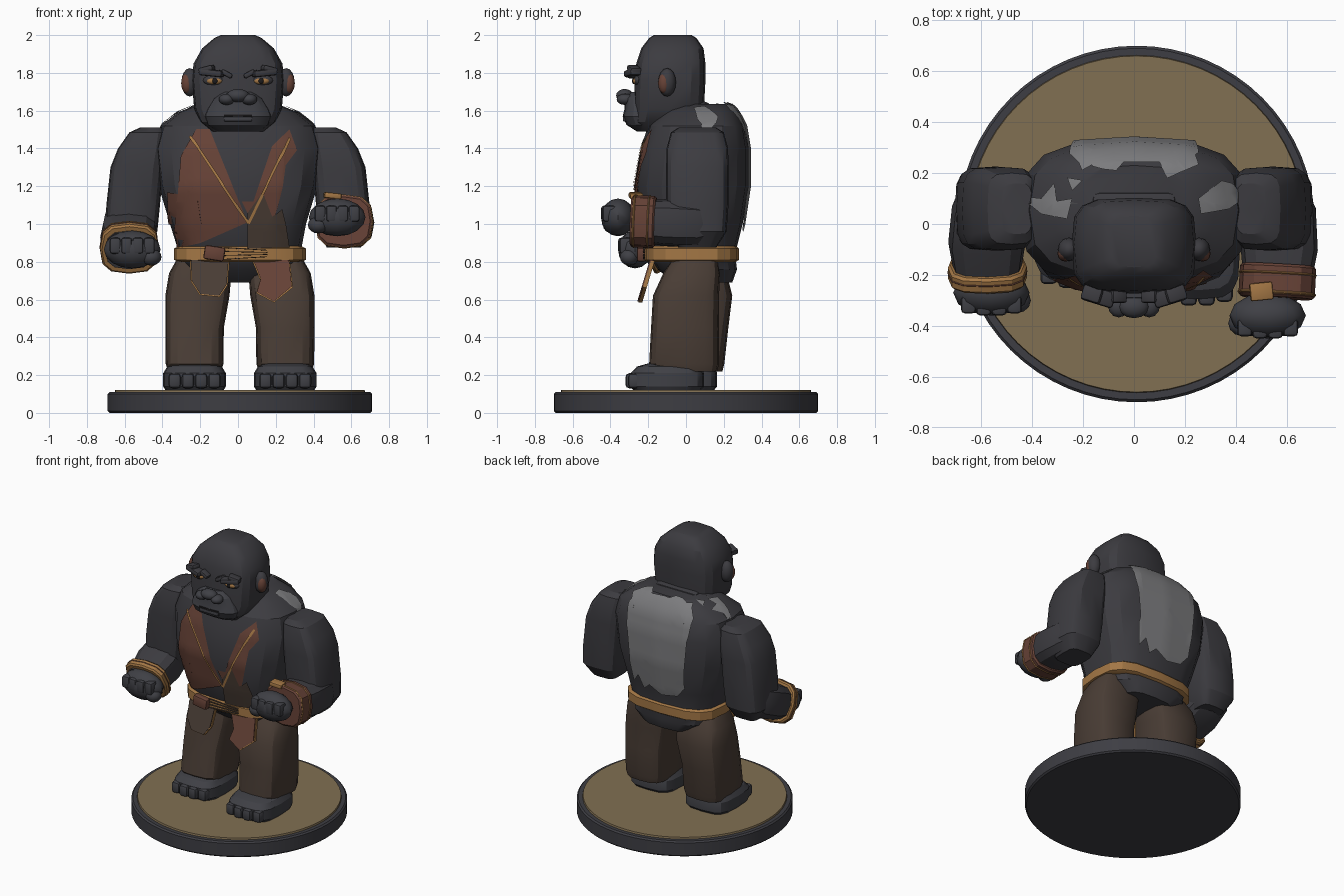
import bpy, bmesh, math
from mathutils import Vector, Matrix, Euler
from mathutils.bvhtree import BVHTree

cube = bpy.data.objects.get("Cube")
if cube:
    bpy.data.objects.remove(cube)


def material(name, r, g, b):
    m = bpy.data.materials.new(name)
    m.use_nodes = True
    m.diffuse_color = (r, g, b, 1)
    node = m.node_tree.nodes["Principled BSDF"]
    node.inputs["Base Color"].default_value = (r, g, b, 1)
    node.inputs["Roughness"].default_value = 0.8
    return m


FUR = material("dark fur", .045, .044, .051)
SKIN = material("slate skin", .05, .051, .06)
SILVER = material("silver fur", .2, .2, .208)
CLOTH = material("brown cloth", .068, .047, .036)
LEATHER = material("red leather", .135, .055, .038)
BRASS = material("ochre trim", .37, .185, .06)
SAND = material("sand", .22, .16, .085)
RIM = material("base rim", .047, .047, .056)
BLACK = material("black", .012, .011, .012)


def finish(name, bm, mat, angle=28):
    me = bpy.data.meshes.new(name)
    bm.to_mesh(me)
    bm.free()
    me.materials.append(mat)
    ob = bpy.data.objects.new(name, me)
    bpy.context.collection.objects.link(ob)
    me.shade_smooth()
    me.set_sharp_from_angle(angle=math.radians(angle))
    return ob


def loft(name, rings, mat, n=16, p=.5, xf=None):
    """Skin stacked rounded-box rings given as (x, y, z, half width, half depth)."""
    bm = bmesh.new()
    power = lambda v: math.copysign(abs(v) ** p, v) if abs(v) > 1e-6 else 0
    loops = []
    for x, y, z, rx, ry in rings:
        angles = [2 * math.pi * k / n for k in range(n)]
        loops.append([bm.verts.new((x + rx * power(math.cos(a)),
                                    y + ry * power(math.sin(a)), z)) for a in angles])
    for lo, hi in zip(loops, loops[1:]):
        for k in range(n):
            j = (k + 1) % n
            bm.faces.new((lo[k], lo[j], hi[j], hi[k]))
    bm.faces.new(loops[0][::-1])
    bm.faces.new(loops[-1])
    if xf:
        bm.transform(xf)
    return finish(name, bm, mat)


def box(name, loc, size, mat, rot=(0, 0, 0), bevel=.25):
    bm = bmesh.new()
    bmesh.ops.create_cube(bm, size=1)
    bm.transform(Matrix.Diagonal((*size, 1)))
    bmesh.ops.bevel(bm, geom=bm.edges[:], offset=min(size) * bevel, segments=2,
                    profile=.5, affect='EDGES')
    bm.transform(Matrix.Translation(loc) @ Euler(rot).to_matrix().to_4x4())
    return finish(name, bm, mat)


def ball(name, loc, radii, mat):
    bm = bmesh.new()
    bmesh.ops.create_uvsphere(bm, u_segments=12, v_segments=8, radius=1)
    bm.transform(Matrix.Translation(loc) @ Matrix.Diagonal((*radii, 1)))
    return finish(name, bm, mat, 45)


def flap(name, outline, y, mat):
    """Thin hanging plate that leans forward toward its lower edge."""
    bm = bmesh.new()
    f = bm.faces.new([bm.verts.new((x, y + (z - .7) * .3, z)) for x, z in outline])
    out = bmesh.ops.extrude_face_region(bm, geom=[f])
    for v in out["geom"]:
        if isinstance(v, bmesh.types.BMVert):
            v.co.y += .02
    bmesh.ops.recalc_face_normals(bm, faces=bm.faces[:])
    return finish(name, bm, mat)


# Round base
loft("base_rim", [(.01, 0, 0, .69, .69), (.01, 0, .01, .7, .7), (.01, 0, .1, .7, .7),
                  (.01, 0, .11, .69, .69)], RIM, 64, 1)
loft("base_sand", [(.01, 0, .1, .665, .665), (.01, 0, .122, .66, .66)], SAND, 64, 1)

# Torso
torso = loft("torso", [(.02, .09, .69, .2, .155), (.01, .06, .76, .29, .21),
                       (.01, .03, .84, .32, .23), (0, .03, 1, .36, .27),
                       (0, .03, 1.2, .42, .3), (0, .045, 1.4, .445, .285),
                       (0, .055, 1.52, .41, .255), (0, .075, 1.59, .32, .2),
                       (0, .08, 1.635, .21, .15)], FUR, 16, .66)
surface = BVHTree.FromPolygons([v.co for v in torso.data.vertices],
                               [f.vertices[:] for f in torso.data.polygons])


def patch(name, outline, side, mat, lift=.007):
    """Drape a flat outline on the torso from the front, back or top."""
    place, ray = {"front": (lambda u, v: (u, -1, v), (0, 1, 0)),
                  "back": (lambda u, v: (u, 1, v), (0, -1, 0)),
                  "top": (lambda u, v: (u, v, 3), (0, 0, -1))}[side]
    ray = Vector(ray)
    bm = bmesh.new()
    bm.faces.new([bm.verts.new(place(u, v)) for u, v in outline])
    bmesh.ops.triangulate(bm, faces=bm.faces[:])
    for axis in ((1, 0, 0), (0, 1, 0) if side == "top" else (0, 0, 1)):
        for k in range(-12, 50):
            bmesh.ops.bisect_plane(bm, geom=bm.verts[:] + bm.edges[:] + bm.faces[:],
                                   plane_co=Vector(axis) * k * .04, plane_no=axis)
    for v in bm.verts:
        hit, normal, _, _ = surface.ray_cast(v.co, ray)
        if hit is None:
            hit, normal, _, _ = surface.find_nearest(v.co)
        v.co = hit + normal * lift
    bm.normal_update()
    for f in bm.faces:
        if f.normal.dot(ray) > 0:
            f.normal_flip()
    return finish(name, bm, mat)


def strip(name, a, b, width):
    a, b = Vector(a), Vector(b)
    w = (b - a).orthogonal().normalized() * width / 2
    patch(name, [a - w, b - w, b + w, a + w], "front", BRASS, .016)


# Silver back and shoulder patches
patch("silver_back", [(-.2, 1.62), (.2, 1.62), (.25, 1.54), (.2, 1.4), (.22, 1.15),
                      (.2, 1), (.16, 1.06), (.12, .97), (.05, 1.03), (-.02, .96),
                      (-.08, 1.04), (-.14, .98), (-.2, 1.05), (-.21, 1.35),
                      (-.25, 1.55)], "back", SILVER, .014)
patch("silver_crown", [(-.21, .3), (-.16, .22), (-.07, .21), (-.04, .235), (.1, .235),
                       (.13, .18), (.25, .23), (.22, .31)], "top", SILVER, .012)
patch("silver_right_shoulder", [(-.45, .11), (-.36, .1), (-.31, .16), (-.3, .09), (-.24, .1),
                                (-.26, .02), (-.36, .04)], "top", SILVER)
patch("silver_right_fleck", [(-.26, .18), (-.2, .17), (-.24, .13)], "top", SILVER)
patch("silver_left_shoulder", [(.25, .1), (.34, .17), (.38, .16), (.43, .1), (.37, .06),
                               (.26, .04)], "top", SILVER)

# Open vest
patch("vest_right", [(-.37, 1.17), (-.27, 1.15), (-.21, 1.22), (-.3, 1.36), (-.22, 1.5),
                     (-.15, 1.5), (-.17, 1.38), (-.09, 1.22), (.05, 1.01), (-.2, .9),
                     (-.34, .87), (-.365, 1.02)], "front", LEATHER)
patch("vest_left_strap", [(.18, 1.41), (.27, 1.5), (.31, 1.39), (.25, 1.31), (.235, 1.2),
                          (.19, 1.02), (.05, 1.03), (.13, 1.22), (.2, 1.32)], "front", LEATHER)
patch("vest_knot", [(.02, 1.12), (.09, 1.12), (.06, 1.04)], "front", LEATHER)
patch("vest_left", [(.05, 1.06), (.13, 1.17), (.18, 1.04), (.23, 1.08), (.25, 1), (.27, .87),
                    (.05, .87)], "front", CLOTH, .011)
strip("vest_trim_right", (-.25, 1.46), (.055, 1.005), .014)
strip("vest_trim_left", (.27, 1.45), (.055, 1.005), .014)

# Belt, buckle, cords and front flaps
loft("belt", [(.01, .03, .8, .32, .235), (.01, .03, .81, .35, .25),
              (.01, .03, .87, .35, .25), (.01, .03, .885, .32, .235)], BRASS, 16, .62)
box("buckle", (-.125, -.235, .845), (.11, .05, .075), LEATHER, (0, .15, 0))
for k in range(4):
    box("belt_cord", (.04, -.222, .82 + k * .016), (.23, .012, .004), CLOTH, (0, .04 * (k - 1.5), 0))
right_flap = [(-.25, .81), (-.05, .81), (-.06, .68), (-.1, .62), (-.2, .63), (-.245, .7)]
left_flap = [(.08, .81), (.27, .81), (.285, .67), (.19, .59), (.1, .64), (.12, .71)]
for name, outline, mat in (("right_flap", right_flap, CLOTH), ("left_flap", left_flap, LEATHER)):
    cx = sum(x for x, z in outline) / len(outline)
    flap(name, outline, -.225, mat)
    flap(name + "_trim", [(cx + (x - cx) * 1.05, z - .006) for x, z in outline], -.217, BRASS)

# Legs, feet and toes
for side, s, dy in (("right", -1, .07), ("left", 1, 0)):
    c = .01 + s * .24
    loft(side + "_leg", [(c, dy * .4, .22, .14, .165), (c, dy * .4 - .01, .26, .153, .185),
                         (c, dy * .7 - .005, .45, .155, .18), (c - s * .015, dy, .62, .17, .175),
                         (c - s * .03, .03 + dy / 2, .74, .165, .15),
                         (c - s * .04, .05, .82, .13, .12)], CLOTH, 16, .55)
    loft(side + "_foot", [(c, dy - .1, .122, .155, .18), (c, dy - .1, .14, .166, .195),
                          (c, dy - .1, .21, .166, .195), (c, dy - .09, .245, .145, .17),
                          (c, dy - .08, .262, .11, .12)], SKIN, 16, .55)
    for k in range(4):
        box(side + "_toe", (c + (k - 1.5) * .07, dy - .29 + .014 * abs(k - 1.5), .17),
            (.066, .075, .08), SKIN, bevel=.3)

# Arms, cuffs and fists
for side, s, wrist in (("right", -1, Vector((-.575, -.23, .86))),
                       ("left", 1, Vector((.56, -.28, 1.015)))):
    loft(side + "_upper_arm", [(s * .46, .06, 1.51, .06, .1), (s * .48, .06, 1.485, .095, .14),
                               (s * .51, .06, 1.4, .125, .163), (s * .535, .06, 1.3, .14, .165),
                               (s * .555, .06, 1.1, .142, .165), (s * .565, .06, .96, .138, .155),
                               (s * .56, .06, .875, .09, .1)], FUR, 16, .5)
    elbow = Vector((s * .58, .09, 1))
    d = wrist - elbow
    frame = Matrix.Translation(elbow) @ d.to_track_quat('Z', 'Y').to_matrix().to_4x4()
    L = d.length

    def sleeve(name, a, b, r, mat):
        loft(name, [(0, 0, a, r - .01, r - .022), (0, 0, a + .01, r, r - .012),
                    (0, 0, b - .01, r, r - .012), (0, 0, b, r - .01, r - .022)],
             mat, 12, .7, frame)

    loft(side + "_forearm", [(0, 0, -.06, .09, .08), (0, 0, .02, .135, .12),
                             (0, 0, L * .5, .152, .125), (0, 0, L, .125, .108)],
         FUR, 12, .7, frame)
    if s > 0:
        sleeve("left_cuff", L - .12, L + .01, .15, LEATHER)
        sleeve("left_cuff_trim", L - .02, L + .004, .154, BRASS)
        sleeve("left_cuff_band", L - .095, L - .074, .154, BRASS)
        box("left_cuff_clasp", (.5, -.265, 1.15), (.09, .07, .03), BRASS, (0, .1, .1))
    else:
        sleeve("right_bracelet", L - .075, L - .01, .155, BRASS)
        sleeve("right_bracelet_lining", L - .056, L - .036, .158, LEATHER)
    hand = Vector((.525, -.36, 1.035)) if s > 0 else Vector((-.56, -.27, .865))
    ball(side + "_fist", hand, (.15, .09, .1), SKIN)
    for k in range(4):
        box(side + "_finger", hand + Vector(((k - 1.5) * .06, -.058 + .008 * abs(k - 1.5), .02)),
            (.058, .07, .085), SKIN)
    ball(side + "_thumb", hand + Vector((-s * .1, -.03, -.04)), (.055, .05, .045), SKIN)

# Head and muzzle
loft("head", [(0, -.15, 1.49, .14, .1), (0, -.12, 1.54, .2, .16), (0, -.09, 1.61, .232, .185),
              (0, -.085, 1.76, .245, .188), (0, -.08, 1.85, .235, .183),
              (0, -.072, 1.93, .19, .165), (0, -.07, 1.985, .125, .125),
              (0, -.07, 2, .09, .1)], FUR, 16, .53)
loft("muzzle", [(0, -.2, 1.49, .12, .06), (0, -.215, 1.525, .165, .1),
                (0, -.225, 1.57, .18, .11), (0, -.225, 1.61, .165, .1),
                (0, -.235, 1.665, .13, .09), (0, -.23, 1.7, .08, .06)], SKIN, 16, .72)
box("mouth", (0, -.322, 1.575), (.15, .025, .01), BLACK)
for s in (-1, 1):
    box("mouth_corner", (s * .095, -.304, 1.579), (.07, .025, .01), BLACK, (0, s * -.12, s * .35))
box("lower_lip", (0, -.312, 1.556), (.15, .045, .026), SKIN)
ball("nose", (0, -.325, 1.68), (.06, .045, .035), SKIN)
box("neck", (0, 0, 1.58), (.34, .26, .14), FUR)

# Paired face parts
for side, s in (("right", -1), ("left", 1)):
    ball(side + "_nostril", (s * .06, -.322, 1.66), (.042, .045, .03), SKIN)
    ball(side + "_eye_socket", (s * .125, -.252, 1.76), (.06, .025, .03), FUR)
    ball(side + "_eye", (s * .125, -.266, 1.757), (.042, .016, .018), BRASS)
    ball(side + "_pupil", (s * .122, -.278, 1.757), (.014, .008, .016), BLACK)
    box(side + "_brow", (s * .14, -.283, 1.8), (.13, .065, .036), FUR, (0, s * -.1, s * .3), .35)
    box(side + "_brow_tuft", (s * .165, -.275, 1.82), (.08, .06, .03), FUR, (0, s * .25, s * .3), .35)
    box(side + "_inner_brow", (s * .06, -.285, 1.795), (.065, .05, .028), FUR, (0, s * -.5, 0), .35)
    ball(side + "_ear", (s * .255, -.1, 1.75), (.045, .047, .075), FUR)
    ball(side + "_inner_ear", (s * .269, -.115, 1.745), (.032, .033, .055), LEATHER)
